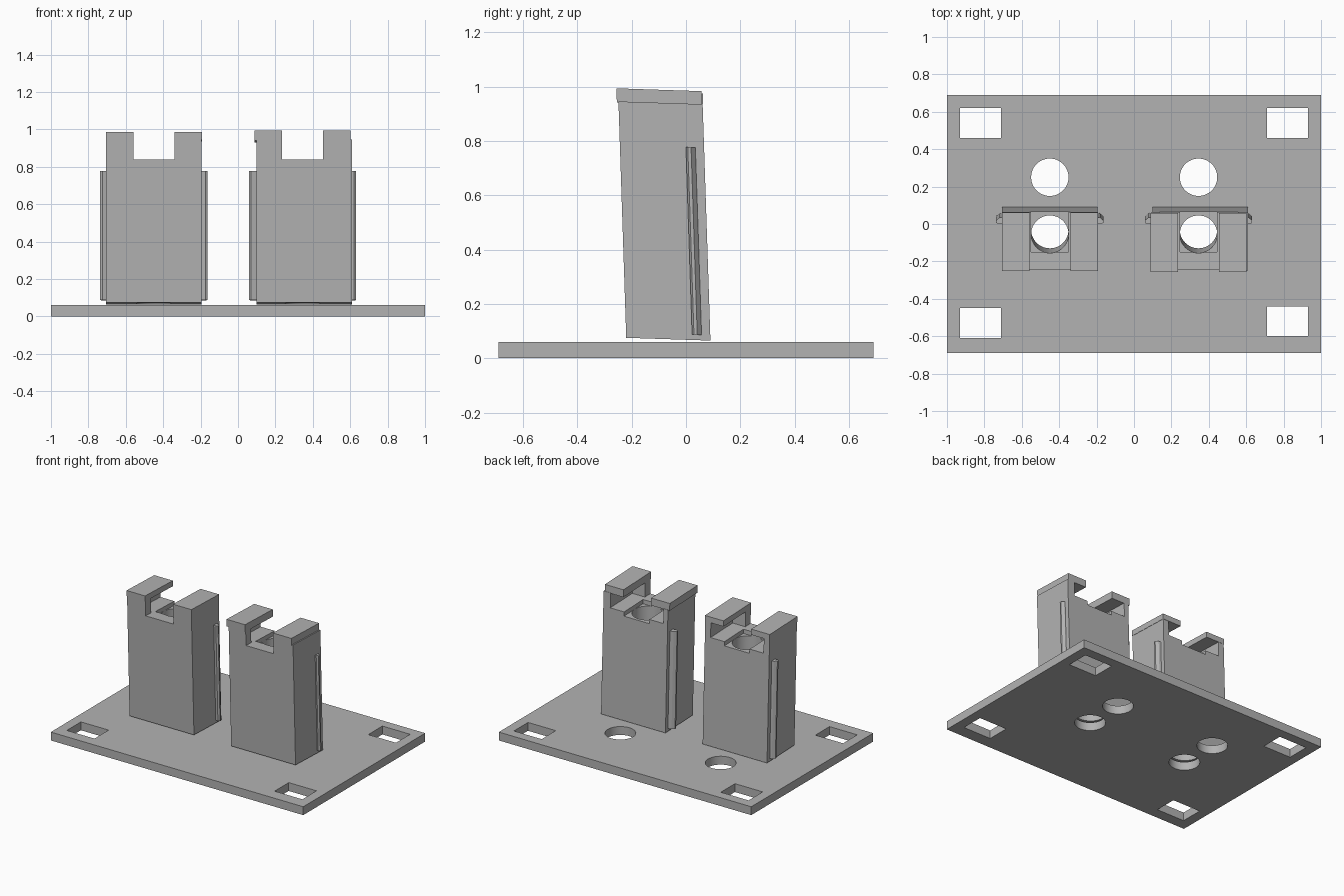
import bpy, bmesh
from mathutils import Matrix

old = bpy.data.objects.get("Cube")
if old:
    bpy.data.objects.remove(old)

grey = bpy.data.materials.new("light grey")
grey.use_nodes = True
grey.diffuse_color = (0.45, 0.45, 0.45, 1)
grey.node_tree.nodes["Principled BSDF"].inputs["Base Color"].default_value = (0.45, 0.45, 0.45, 1)


def finish(name, bm):
    mesh = bpy.data.meshes.new(name)
    bmesh.ops.recalc_face_normals(bm, faces=bm.faces)
    bm.to_mesh(mesh)
    bm.free()
    mesh.materials.append(grey)
    obj = bpy.data.objects.new(name, mesh)
    bpy.context.collection.objects.link(obj)
    return obj


def box(name, x0, x1, y0, y1, z0, z1):
    bm = bmesh.new()
    bmesh.ops.create_cube(bm, size=1)
    for v in bm.verts:
        v.co.x = x1 if v.co.x > 0 else x0
        v.co.y = y1 if v.co.y > 0 else y0
        v.co.z = z1 if v.co.z > 0 else z0
    return finish(name, bm)


def cylinder(name, x, y, r, z0, z1):
    bm = bmesh.new()
    bmesh.ops.create_cone(bm, cap_ends=True, segments=48, radius1=r, radius2=r, depth=z1 - z0,
                          matrix=Matrix.Translation((x, y, (z0 + z1) / 2)))
    return finish(name, bm)


def prism(name, outline, z0, z1):
    bm = bmesh.new()
    face = bm.faces.new([bm.verts.new((x, y, z0)) for x, y in outline])
    out = bmesh.ops.extrude_face_region(bm, geom=[face])
    moved = [g for g in out["geom"] if isinstance(g, bmesh.types.BMVert)]
    bmesh.ops.translate(bm, verts=moved, vec=(0, 0, z1 - z0))
    return finish(name, bm)


def cut(obj, cutters):
    for c in cutters:
        mod = obj.modifiers.new("cut", "BOOLEAN")
        mod.operation = "DIFFERENCE"
        mod.solver = "EXACT"
        mod.object = c
    bpy.context.view_layer.update()
    mesh = bpy.data.meshes.new_from_object(obj.evaluated_get(bpy.context.evaluated_depsgraph_get()))
    obj.modifiers.clear()
    obj.data = mesh
    for c in cutters:
        bpy.data.objects.remove(c)


# Base plate with corner windows and round holes
plate = box("base_plate", -1, 1, -0.69, 0.69, 0, 0.06)
cutters = []
for x, y in ((-0.82, 0.54), (0.82, 0.54), (-0.82, -0.53), (0.82, -0.52)):
    cutters.append(box("cutter", x - 0.11, x + 0.11, y - 0.08, y + 0.08, -0.1, 0.2))
for x in (-0.45, 0.345):
    for y in (0.25, -0.03):
        cutters.append(cylinder("cutter", x, y, 0.1, -0.1, 0.2))
cut(plate, cutters)


# Leaning tower: bored body, slotted cap and side rails
def tower(side, cx, body_dx, cap_dy, cap_z0, cap_z1):
    body = box(side + "_tower_body", body_dx - 0.255, body_dx + 0.255, -0.155, 0.155, 0, 0.87)
    cut(body, [
        cylinder("bore", 0, 0.035, 0.1, -0.1, 1),
        box("front_notch", -0.11, 0.11, -0.3, 0, 0.765, 1),
        box("wide_pocket", -0.21, 0.21, -0.095, 0.3, 0.765, 1),
        box("floor_groove", -0.1, 0.1, -0.06, 0.3, 0.735, 0.8),
    ])
    cap = box(side + "_tower_cap", -0.257, 0.257, cap_dy - 0.157, cap_dy + 0.157, cap_z0, cap_z1)
    cut(cap, [box("slot", -0.11, 0.11, -0.4, 0.4, 0.5, 1.2)])
    parts = [body, cap]
    for s, label in ((-1, "right"), (1, "left")):
        outline = [(s * 0.24, 0.095), (s * 0.275, 0.088), (s * 0.287, 0.095),
                   (s * 0.287, 0.107), (s * 0.27, 0.122), (s * 0.24, 0.128)]
        parts.append(prism(side + "_tower_" + label + "_rail", outline, 0.02, 0.71))
    lean = Matrix(((1, 0, 0, cx), (0, 1, -0.033, -0.065), (0, -0.033, 1, 0.07), (0, 0, 0, 1)))
    for p in parts:
        p.data.transform(lean)


tower("right", -0.45, 0, 0, 0.87, 0.91)
tower("left", 0.345, 0.01, -0.004, 0.866, 0.918)

# Smooth the bores while keeping hard edges
for obj in bpy.context.scene.objects:
    if obj.type == "MESH" and ("plate" in obj.name or "body" in obj.name):
        for o in bpy.context.selected_objects:
            o.select_set(False)
        obj.select_set(True)
        bpy.context.view_layer.objects.active = obj
        bpy.ops.object.shade_smooth_by_angle()
